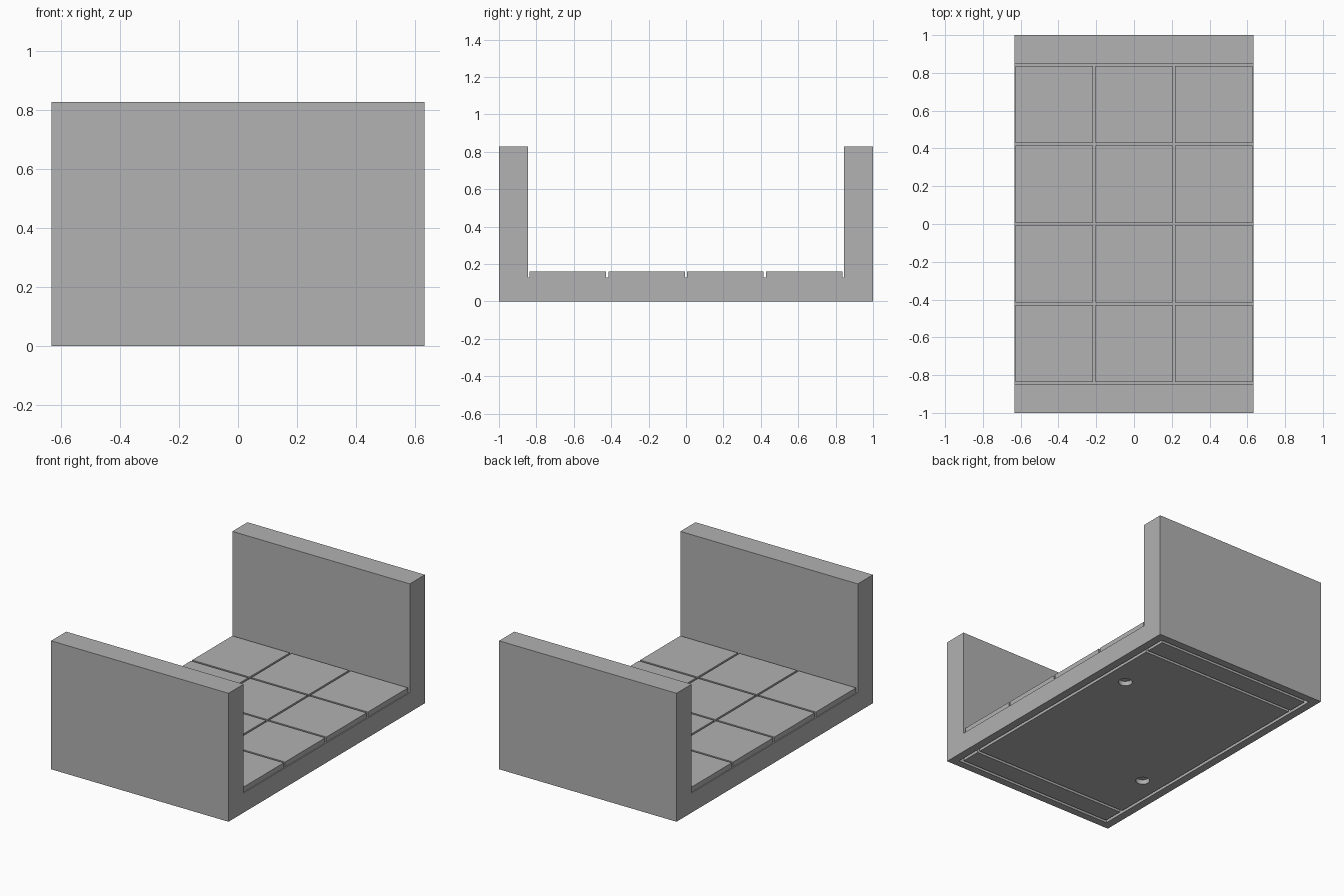
import bpy
import bmesh
from mathutils import Matrix, Vector

cube = bpy.data.objects.get("Cube")
if cube:
    bpy.data.objects.remove(cube, do_unlink=True)

HALF_X, HALF_Y = 0.6325, 1.0
FLOOR, TILE_TOP, WALL_TOP = 0.127, 0.16, 0.828
WALL_IN = 0.846
PITCH, TILE = 0.4217, 0.409
DEPTH = 0.03

stone = bpy.data.materials.new("plain grey")
stone.use_nodes = True
grey = (0.445, 0.445, 0.445, 1)
stone.diffuse_color = grey
stone.node_tree.nodes["Principled BSDF"].inputs["Base Color"].default_value = grey


def add_box(bm, lo, hi):
    lo, hi = Vector(lo), Vector(hi)
    size = Matrix.Diagonal((*(hi - lo), 1))
    bmesh.ops.create_cube(bm, size=1, matrix=Matrix.Translation((lo + hi) / 2) @ size)


def finish(bm, name):
    bmesh.ops.recalc_face_normals(bm, faces=bm.faces)
    mesh = bpy.data.meshes.new(name)
    bm.to_mesh(mesh)
    bm.free()
    mesh.materials.append(stone)
    obj = bpy.data.objects.new(name, mesh)
    bpy.context.scene.collection.objects.link(obj)
    return obj


# U-shaped body: base slab with a wall at each end, extruded across x
profile = [(-HALF_Y, 0), (HALF_Y, 0), (HALF_Y, WALL_TOP), (WALL_IN, WALL_TOP),
           (WALL_IN, FLOOR), (-WALL_IN, FLOOR), (-WALL_IN, WALL_TOP), (-HALF_Y, WALL_TOP)]
bm = bmesh.new()
side = bm.faces.new([bm.verts.new((-HALF_X, y, z)) for y, z in profile])
ext = bmesh.ops.extrude_face_region(bm, geom=[side], use_keep_orig=True)
moved = [v for v in ext["geom"] if isinstance(v, bmesh.types.BMVert)]
bmesh.ops.translate(bm, verts=moved, vec=(2 * HALF_X, 0, 0))
body = finish(bm, "base_and_walls")

# Floor tiles, set slightly into the slab
bm = bmesh.new()
for i in range(3):
    for j in range(4):
        x, y = (i - 1) * PITCH, (j - 1.5) * PITCH
        h = TILE / 2
        add_box(bm, (x - h, y - h, FLOOR - 0.01), (x + h, y + h, TILE_TOP))
finish(bm, "floor_tiles")

# Underside cutters: rectangular groove, two cross grooves, two round sockets
cutters = []
OUT_X, OUT_Y, CROSS_Y, W = 0.58, 0.95, 0.80, 0.02


def groove(lo, hi):
    bm = bmesh.new()
    add_box(bm, (*lo, -0.05), (*hi, DEPTH))
    cutters.append(finish(bm, "groove_cutter"))


for s in (-1, 1):
    x = s * (OUT_X - W / 2)
    groove((x - W / 2, -OUT_Y), (x + W / 2, OUT_Y))
    for edge in (OUT_Y, CROSS_Y):
        y = s * (edge - W / 2)
        groove((-OUT_X, y - W / 2), (OUT_X, y + W / 2))
    bm = bmesh.new()
    place = Matrix.Translation((s * PITCH, s * PITCH, DEPTH - 0.05))
    bmesh.ops.create_cone(bm, cap_ends=True, segments=32, radius1=0.042,
                          radius2=0.042, depth=0.1, matrix=place)
    cutters.append(finish(bm, "socket_cutter"))

# Carve the underside and discard the cutters
for cutter in cutters:
    cutter.hide_render = True
    mod = body.modifiers.new("carve", "BOOLEAN")
    mod.operation = "DIFFERENCE"
    mod.solver = "EXACT"
    mod.object = cutter
bpy.context.view_layer.update()
evaluated = body.evaluated_get(bpy.context.evaluated_depsgraph_get())
carved = bpy.data.meshes.new_from_object(evaluated)
body.modifiers.clear()
body.data = carved
for cutter in cutters:
    bpy.data.objects.remove(cutter, do_unlink=True)
